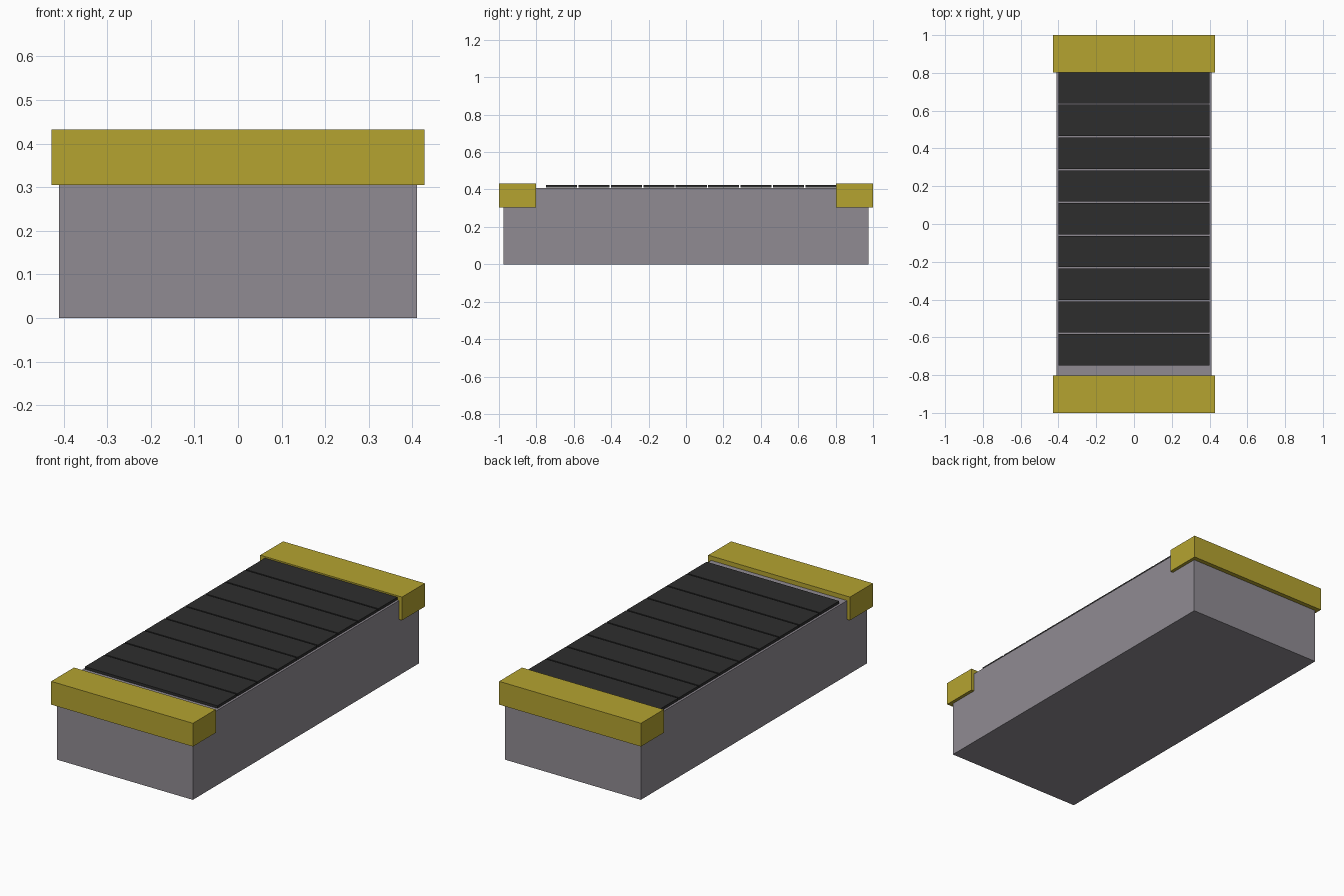
import bpy

if "Cube" in bpy.data.objects:
    bpy.data.objects.remove(bpy.data.objects["Cube"])


def material(name, rgb):
    m = bpy.data.materials.new(name)
    m.diffuse_color = (*rgb, 1.0)
    m.use_nodes = True
    m.node_tree.nodes["Principled BSDF"].inputs["Base Color"].default_value = m.diffuse_color
    return m


def box(name, x, y, z, mat):
    """Box from (min, max) ranges on each axis."""
    verts = [(a, b, c) for a in x for b in y for c in z]
    faces = [(0, 1, 3, 2), (4, 6, 7, 5), (0, 4, 5, 1),
             (2, 3, 7, 6), (0, 2, 6, 4), (1, 5, 7, 3)]
    mesh = bpy.data.meshes.new(name)
    mesh.from_pydata(verts, [], faces)
    mesh.materials.append(mat)
    obj = bpy.data.objects.new(name, mesh)
    bpy.context.collection.objects.link(obj)
    return obj


grey = material("body_grey", (0.28, 0.26, 0.29))
dark = material("belt_dark", (0.027, 0.027, 0.027))
yellow = material("end_yellow", (0.46, 0.37, 0.03))

# Conveyor body
box("conveyor_body", (-0.41, 0.41), (-0.975, 0.975), (0, 0.408), grey)

# End bars wrapping the upper edge of the body
box("front_end_bar", (-0.428, 0.428), (-1.0, -0.803), (0.305, 0.432), yellow)
box("back_end_bar", (-0.428, 0.428), (0.803, 1.0), (0.305, 0.432), yellow)

# Belt slats with narrow gaps
pitch, length = 0.1735, 0.166
for i in range(9):
    y = -0.749 + i * pitch
    box(f"belt_slat_{i + 1}", (-0.4, 0.4), (y, y + length), (0.41, 0.424), dark)
